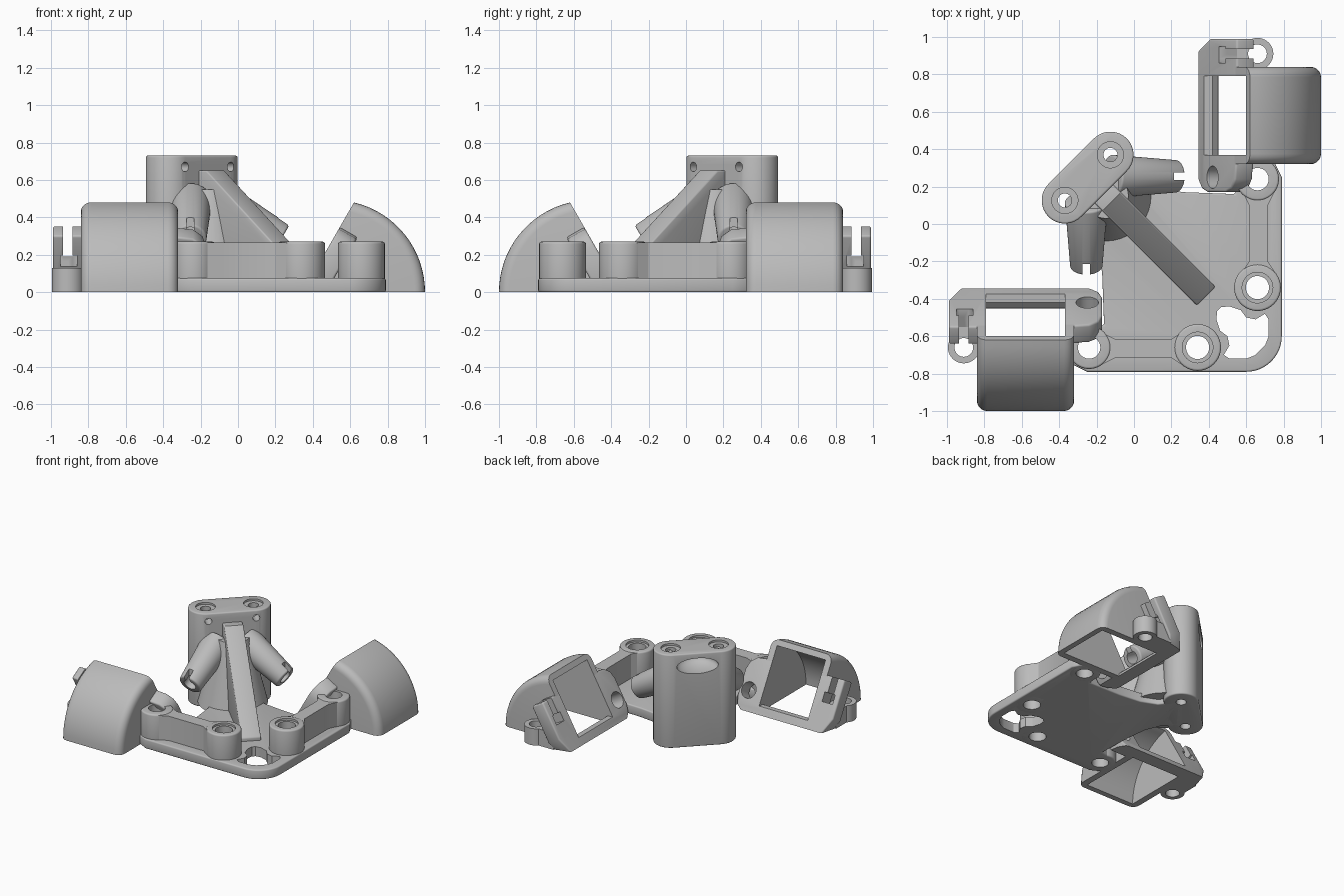
import bpy, bmesh
from math import sin, cos, pi, radians, acos
from mathutils import Vector, Matrix

if "Cube" in bpy.data.objects:
    bpy.data.objects.remove(bpy.data.objects["Cube"])

grey = bpy.data.materials.new("plain grey")
grey.use_nodes = True
COLOUR = (0.5, 0.5, 0.5, 1)
grey.diffuse_color = COLOUR
grey.node_tree.nodes["Principled BSDF"].inputs["Base Color"].default_value = COLOUR

parts, helpers = [], []
SWAP = Matrix(((0, -1, 0, 0), (-1, 0, 0, 0), (0, 0, 1, 0), (0, 0, 0, 1)))


def finish(name, bm, helper=False):
    bmesh.ops.recalc_face_normals(bm, faces=bm.faces)
    mesh = bpy.data.meshes.new(name)
    bm.to_mesh(mesh)
    bm.free()
    mesh.materials.append(grey)
    obj = bpy.data.objects.new(name, mesh)
    bpy.context.collection.objects.link(obj)
    obj.hide_render = helper
    (helpers if helper else parts).append(obj)
    return obj


def frame(origin, x, y):
    x, y = Vector(x).normalized(), Vector(y).normalized()
    m = Matrix((x, y, x.cross(y))).transposed().to_4x4()
    m.translation = origin
    return m


def prism_mesh(pts, depth, m=Matrix()):
    bm = bmesh.new()
    face = bm.faces.new([bm.verts.new((a, b, 0)) for a, b in pts])
    new = bmesh.ops.extrude_face_region(bm, geom=[face])["geom"]
    bmesh.ops.translate(bm, vec=(0, 0, depth), verts=[v for v in new if isinstance(v, bmesh.types.BMVert)])
    bm.transform(m)
    bmesh.ops.recalc_face_normals(bm, faces=bm.faces)
    return bm


def prism(name, pts, depth, m=Matrix(), helper=False):
    return finish(name, prism_mesh(pts, depth, m), helper)


def rod(name, a, b, r, r2=None, helper=False):
    a, b = Vector(a), Vector(b)
    bm = bmesh.new()
    m = Matrix.Translation((a + b) / 2) @ (b - a).to_track_quat('Z', 'Y').to_matrix().to_4x4()
    bmesh.ops.create_cone(bm, cap_ends=True, segments=40, radius1=r, radius2=r if r2 is None else r2,
                          depth=(b - a).length, matrix=m)
    return finish(name, bm, helper)


def box(name, lo, hi, helper=False):
    pts = [(lo[0], lo[1]), (hi[0], lo[1]), (hi[0], hi[1]), (lo[0], hi[1])]
    return prism(name, pts, hi[2] - lo[2], Matrix.Translation((0, 0, lo[2])), helper)


def hole(x, y, r, top, rim=None):
    """Vertical drill, with an optional wider recess at the top."""
    out = [rod("drill", (x, y, -0.1), (x, y, top + 0.1), r, helper=True)]
    if rim:
        out.append(rod("drill", (x, y, top - 0.015), (x, y, top + 0.1), rim, helper=True))
    return out


def bake(obj, cutters=(), bevel=0):
    if bevel:
        b = obj.modifiers.new("bevel", 'BEVEL')
        b.width, b.segments, b.limit_method, b.angle_limit = bevel, 3, 'ANGLE', radians(40)
    for c in cutters:
        mod = obj.modifiers.new("cut", 'BOOLEAN')
        mod.operation, mod.solver, mod.object = 'DIFFERENCE', 'EXACT', c
    dg = bpy.context.evaluated_depsgraph_get()
    mesh = bpy.data.meshes.new_from_object(obj.evaluated_get(dg))
    obj.modifiers.clear()
    obj.data = mesh


def twin(obj):
    """Copy across the diagonal plane y = -x."""
    mesh = obj.data.copy()
    mesh.transform(SWAP)
    mesh.flip_normals()
    copy = bpy.data.objects.new("left_" + obj.name, mesh)
    bpy.context.collection.objects.link(copy)
    parts.append(copy)


def mirrored(half):
    return half + [(-y, -x) for x, y in reversed(half)]


def arc(cx, cy, r, a0, a1, n):
    return [(cx + r * cos(a0 + (a1 - a0) * i / n), cy + r * sin(a0 + (a1 - a0) * i / n)) for i in range(n + 1)]


floor_cut = box("floor_cut", (-2, -2, -1), (2, 2, 0), True)

# Curved air duct, open below and on its slanted face
duct_pts = [(0.345, 0), (0.62, 0.48)] + arc(0.507, 0, 0.493, acos(0.113 / 0.493), 0, 16)[1:]
bm = prism_mesh(duct_pts, 0.52, frame((0, 0.84, 0), (1, 0, 0), (0, 0, 1)))
rim = []
for e in bm.edges:
    a, b = (v.co for v in e.verts)
    mid = (a + b) / 2
    if abs(a.y - b.y) < 1e-4 and mid.z > 0.001 and mid.x > 0.6:
        rim.append(e)
bmesh.ops.bevel(bm, geom=rim, offset=0.055, segments=5, profile=0.5, affect='EDGES')
duct = finish("duct", bm)
cavity_pts = [(0.35, 0.055), (0.42, 0.05), (0.45, 0.02), (0.455, -0.02), (0.957, -0.02)]
cavity_pts += arc(0.507, 0, 0.45, 0, radians(78), 14) + [(0.57, 0.46)]
cavity = prism("cavity", cavity_pts, 0.42, frame((0, 0.79, 0), (1, 0, 0), (0, 0, 1)), True)
bake(duct, [cavity])

# Slanted mounting flange around the duct mouth
slant, inward = Vector((0.497, 0, 0.868)), Vector((0.868, 0, -0.497))
base = Vector((0.345, 0, 0))
flange_frame = frame(base, (0, 1, 0), slant)
flange_pts = [(0.25, -0.02), (0.19, 0.03), (0.17, 0.09), (0.17, 0.29), (0.19, 0.35), (0.24, 0.39), (0.32, 0.4),
              (0.84, 0.41), (0.99, 0.41), (0.99, 0.12), (0.92, -0.02)]
flange = prism("flange", flange_pts, 0.11, flange_frame)
eye = base + slant * 0.15 + Vector((0, 0.25, 0))
flange_cuts = [cavity, floor_cut, rod("drill", eye - inward * 0.1, eye + inward * 0.3, 0.06, helper=True)]
for pts in ([(0.885, 0.22), (0.935, 0.22), (0.935, 0.5), (0.885, 0.5)],
            [(0.86, 0.22), (0.95, 0.22), (0.95, 0.29), (0.86, 0.29)]):
    flange_cuts.append(prism("hook_slot", pts, 0.3, flange_frame @ Matrix.Translation((0, 0, -0.1)), True))
bake(flange, flange_cuts, 0.012)

# Ear beside the duct
ear = rod("ear", (0.66, 0.91, 0), (0.66, 0.91, 0.13), 0.085)
ear_web = box("ear_web", (0.47, 0.83, 0), (0.68, 0.97, 0.13))
for o in (ear, ear_web):
    bake(o, hole(0.66, 0.91, 0.05, 0.13))

# Screw bosses and the flared wall joining them
outer_boss = rod("outer_boss", (0.66, 0.24, 0), (0.66, 0.24, 0.27), 0.115)
corner_boss = rod("corner_boss", (0.66, -0.34, 0), (0.66, -0.34, 0.27), 0.125)
wall_side = [(-0.09, -0.34), (-0.09, -0.26), (-0.05, -0.2), (-0.05, 0.1), (-0.08, 0.16), (-0.08, 0.24)]
wall_pts = wall_side + [(-x, y) for x, y in reversed(wall_side)]
wall = prism("wall", wall_pts, 0.235, Matrix.Translation((0.665, 0, 0.03)))
outer_hole = hole(0.66, 0.24, 0.06, 0.27)
corner_hole = hole(0.66, -0.34, 0.062, 0.27, 0.082)
bake(outer_boss, outer_hole, 0.012)
bake(corner_boss, corner_hole, 0.012)
bake(wall, outer_hole + corner_hole)

# Base plate with a corner slot
half = [(-0.13, 0.38), (-0.02, 0.24), (0.1, 0.19), (0.27, 0.17), (0.54, 0.16), (0.56, 0.27), (0.62, 0.33), (0.75, 0.33),
        (0.79, 0.25)]
half += arc(0.6, -0.6, 0.19, 0, -pi / 4 + 0.06, 6)
plate = prism("plate", mirrored(half), 0.075)
slot_half = [(0.465, -0.445), (0.51, -0.44), (0.57, -0.46), (0.6, -0.5), (0.65, -0.51), (0.70, -0.48), (0.72, -0.51),
             (0.72, -0.6), (0.70, -0.65)]
slot = prism("slot", mirrored(slot_half), 0.4, Matrix.Translation((0, 0, -0.1)), True)
holes = []
for x, y, r in ((0.66, 0.24, 0.06), (0.66, -0.34, 0.062), (-0.126, 0.37, 0.037)):
    holes += hole(x, y, r, 0.3) + hole(-y, -x, r, 0.3)
bake(plate, holes + [slot], 0.01)

# Tower with rounded ends, two screws and a rear pocket
tower_frame = frame((-0.248, 0.248, 0), (1, 1, 0), (-1, 1, 0))
tower_pts = arc(0.172, 0, 0.124, -pi / 2, pi / 2, 18) + arc(-0.172, 0, 0.124, pi / 2, 3 * pi / 2, 18)
tower = prism("tower", tower_pts, 0.73, tower_frame)
tower_cuts = []
for x, y in ((-0.126, 0.37), (-0.37, 0.126)):
    tower_cuts += hole(x, y, 0.037, 0.73, 0.07)
    tower_cuts.append(rod("drill", (x, y, 0.67), (x + 0.2, y - 0.2, 0.67), 0.025, helper=True))
bm = bmesh.new()
bmesh.ops.create_uvsphere(bm, u_segments=32, v_segments=16, radius=1)
bm.transform(tower_frame @ Matrix.Translation((0, 0.124, 0.63)) @ Matrix.Diagonal((0.15, 0.16, 0.06, 1)))
tower_cuts.append(finish("pocket", bm, True))

# Tapered cable tubes angled down from the tower
start, end = Vector((-0.12, 0.255, 0.487)), Vector((0.232, 0.255, 0.284))
way = (end - start).normalized()
tube = rod("tube", start, end, 0.115, 0.086)
drill = rod("drill", start - way * 0.12, end + way * 0.1, 0.047, helper=True)
drill_twin = rod("drill", SWAP @ (start - way * 0.12), SWAP @ (end + way * 0.1), 0.047, helper=True)
notch = box("notch", (0.215, 0.235, 0.3), (0.32, 0.275, 0.5), True)
bake(tube, [drill, notch], 0.012)
bake(tower, tower_cuts + [drill, drill_twin], 0.01)

# Flared foot in front of the tower
foot = rod("flared_foot", (-0.15, 0.15, 0.04), (-0.15, 0.15, 0.55), 0.25, 0.12)
bake(foot, [drill, drill_twin] + tower_cuts)

# Diagonal rib from the tower to the corner
s = 2 ** 0.5
rib_pts = [(x * s, z) for x, z in ((-0.18, 0.04), (-0.18, 0.65), (-0.12, 0.65), (0.385, 0.1), (0.385, 0.04))]
rib = prism("rib", rib_pts, 0.14, frame((0.07 / s, 0.07 / s, 0), (1, -1, 0), (0, 0, 1)))
bake(rib, bevel=0.008)

for o in (duct, flange, ear, ear_web, outer_boss, corner_boss, wall, tube):
    twin(o)
for h in helpers:
    bpy.data.objects.remove(h)

bpy.ops.object.select_all(action='DESELECT')
for o in parts:
    o.select_set(True)
bpy.context.view_layer.objects.active = parts[0]
bpy.ops.object.shade_smooth_by_angle(angle=radians(32))
